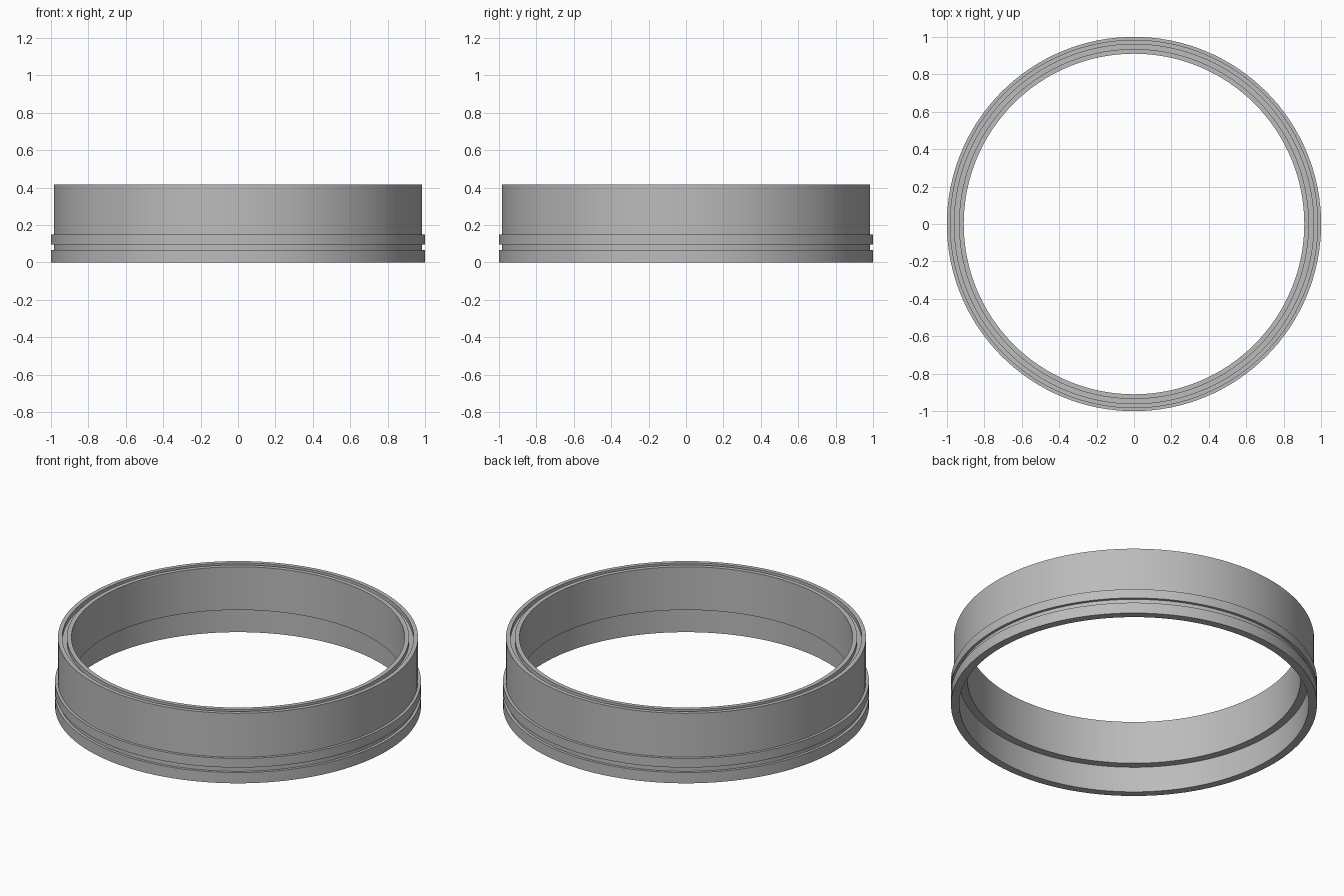
import bpy
import bmesh
from math import radians, tau
from mathutils import Matrix, Vector

SEGMENTS = 128

cube = bpy.data.objects.get("Cube")
if cube:
    bpy.data.objects.remove(cube, do_unlink=True)

# Plain grey material
grey = bpy.data.materials.new("plain_grey")
grey.use_nodes = True
colour = (0.5, 0.5, 0.5, 1.0)
grey.diffuse_color = colour
grey.node_tree.nodes["Principled BSDF"].inputs["Base Color"].default_value = colour

# Key radii and heights of the ring's cross-section
rim, wall, bore, recess = 1.0, 0.984, 0.91, 0.955
slot_out, slot_in = 0.96, 0.935
top, slot_floor, ledge = 0.415, 0.39, 0.155

profile = [
    (recess, 0), (rim, 0),
    (rim, 0.065), (wall, 0.065), (wall, 0.095), (rim, 0.095),   # outer groove
    (rim, 0.15), (wall, 0.15), (wall, top),                     # upper wall
    (slot_out, top), (slot_out, slot_floor),                    # slot in top face
    (slot_in, slot_floor), (slot_in, top),
    (bore, top), (bore, ledge), (recess, ledge),                # bore and lower recess
]


def lathe(name, points, material):
    """Revolve a closed (radius, height) profile around z."""
    bm = bmesh.new()
    rings = []
    for i in range(SEGMENTS):
        turn = Matrix.Rotation(tau * i / SEGMENTS, 3, "Z")
        rings.append([bm.verts.new(turn @ Vector((r, 0, z))) for r, z in points])
    n = len(points)
    for i, ring in enumerate(rings):
        following = rings[(i + 1) % SEGMENTS]
        for j in range(n):
            k = (j + 1) % n
            bm.faces.new((ring[j], following[j], following[k], ring[k]))
    bmesh.ops.recalc_face_normals(bm, faces=bm.faces)
    mesh = bpy.data.meshes.new(name)
    bm.to_mesh(mesh)
    bm.free()
    mesh.materials.append(material)
    obj = bpy.data.objects.new(name, mesh)
    bpy.context.collection.objects.link(obj)
    return obj


# Grooved ring body
ring_body = lathe("grooved_ring", profile, grey)
bpy.ops.object.select_all(action="DESELECT")
ring_body.select_set(True)
bpy.context.view_layer.objects.active = ring_body
bpy.ops.object.shade_smooth_by_angle(angle=radians(30))
